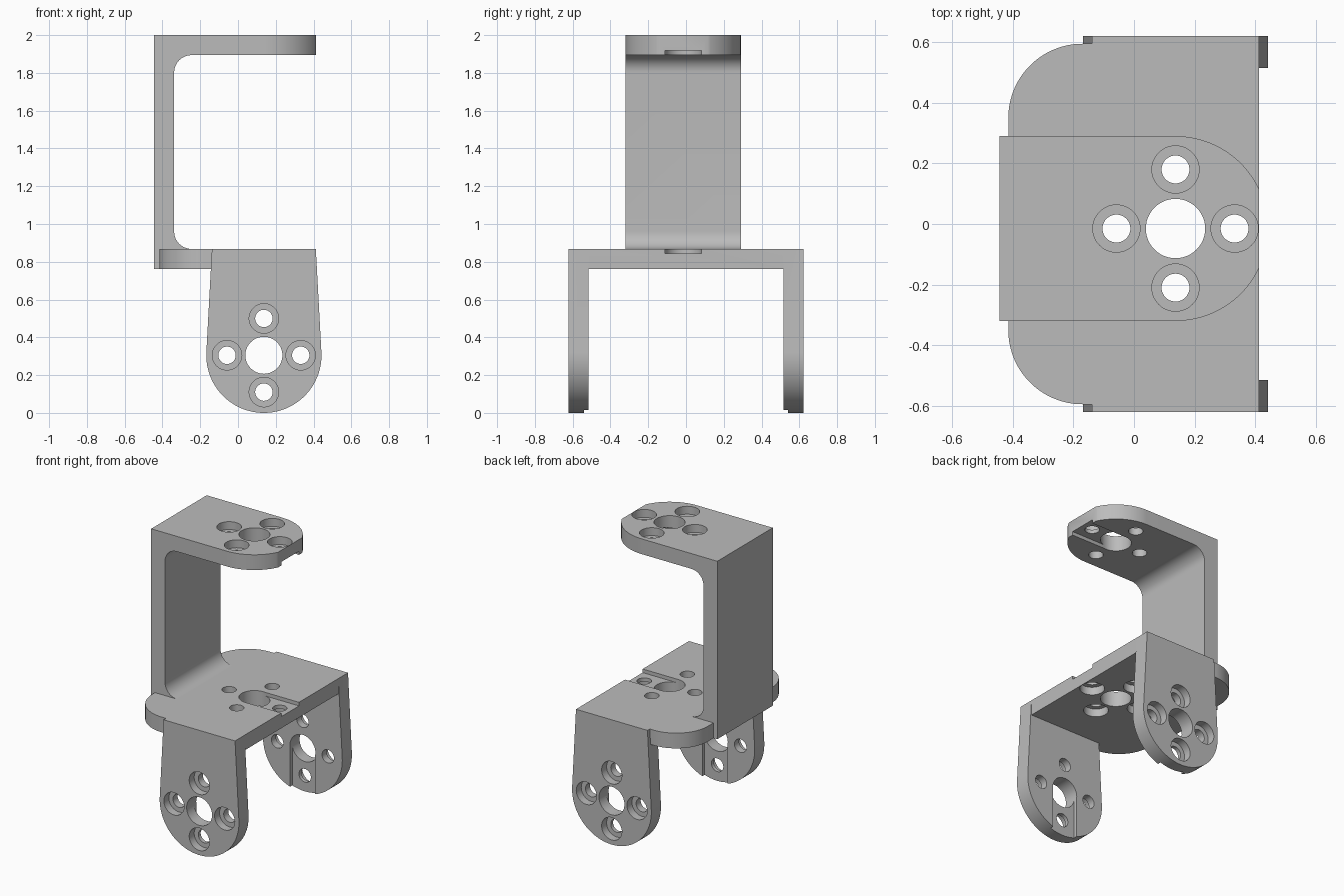
import bpy, bmesh
from math import radians, cos, sin, acos, atan2, degrees, hypot
from mathutils import Matrix, Vector

cube = bpy.data.objects.get("Cube")
if cube:
    bpy.data.objects.remove(cube, do_unlink=True)

GREY = (0.5, 0.5, 0.5, 1)
mat = bpy.data.materials.new("plain grey")
mat.use_nodes = True
mat.diffuse_color = GREY
mat.node_tree.nodes["Principled BSDF"].inputs["Base Color"].default_value = GREY

T = 0.106                    # plate thickness
R = 0.305                    # radius of the round ends
CX, CY = 0.137, -0.015       # vertical hinge axis
DECK, TOP = 0.868, 2.0       # top of the deck, top of the arm
EDGE = 0.412                 # right hand cut-off


def arc(cx, cy, r, a0, a1, n=24):
    angles = [radians(a0 + (a1 - a0) * i / n) for i in range(n + 1)]
    return [(cx + r * cos(a), cy + r * sin(a)) for a in angles]


def prism(name, outline, lo, hi, upright=False):
    """Extrude an outline along z, or along y when upright."""
    bm = bmesh.new()
    place = (lambda p: (p[0], lo, p[1])) if upright else (lambda p: (p[0], p[1], lo))
    face = bm.faces.new([bm.verts.new(place(p)) for p in outline])
    out = bmesh.ops.extrude_face_region(bm, geom=[face])
    move = Vector((0, hi - lo, 0) if upright else (0, 0, hi - lo))
    bmesh.ops.translate(bm, vec=move,
                        verts=[g for g in out["geom"] if isinstance(g, bmesh.types.BMVert)])
    bmesh.ops.recalc_face_normals(bm, faces=bm.faces)
    mesh = bpy.data.meshes.new(name)
    bm.to_mesh(mesh)
    bm.free()
    mesh.materials.append(mat)
    obj = bpy.data.objects.new(name, mesh)
    bpy.context.collection.objects.link(obj)
    return obj


def combine(obj, other, operation):
    """Apply a boolean and discard the helper."""
    other.hide_render = True
    mod = obj.modifiers.new("cut", 'BOOLEAN')
    mod.operation, mod.solver, mod.object = operation, 'EXACT', other
    bpy.context.view_layer.objects.active = obj
    bpy.ops.object.modifier_apply(modifier=mod.name)
    bpy.data.objects.remove(other, do_unlink=True)


def drill(obj, origin, outward, along):
    """Hinge pattern: centre hole, four counterbored holes and an inner slot."""
    z, x = Vector(outward), Vector(along)
    frame = Matrix((x, z.cross(x), z)).transposed().to_4x4()
    frame.translation = origin

    def cut(outline, lo, hi):
        tool = prism("cutter", outline, lo, hi)
        tool.data.transform(frame)
        combine(obj, tool, 'DIFFERENCE')

    def disc(cx, cy, r):
        return arc(cx, cy, r, 0, 352.5, 47)

    w = 0.097
    cut([(0, -w), (0.4, -w), (0.4, w), (0, w)], -T - 0.03, -T + 0.025)
    cut(disc(0, 0, 0.098), -T - 0.02, 0.02)
    for k in range(4):
        px, py = 0.195 * cos(radians(90 * k)), 0.195 * sin(radians(90 * k))
        cut(disc(px, py, 0.046), -T - 0.02, 0.02)
        cut(disc(px, py, 0.078), -0.055, 0.02)


# Lower fork: deck with two rounded corners
fork = prism("lower_fork",
             [(EDGE, -0.595), (EDGE, 0.595)]
             + arc(-0.17, 0.35, 0.245, 90, 180)
             + arc(-0.17, -0.35, 0.245, 180, 270), DECK - T, DECK)

# Fork legs: tapered sides tangent to a round foot
half, rise = EDGE - CX, DECK - R
lean = degrees(atan2(rise, half) - acos(R / hypot(half, rise)))
leg_outline = arc(CX, R, R, 180 - lean, 360 + lean, 64) + [(EDGE, DECK), (CX - half, DECK)]
for side in (-1, 1):
    lo, hi = sorted((side * 0.621, side * (0.621 - T)))
    combine(fork, prism("leg", leg_outline, lo, hi, upright=True), 'UNION')

drill(fork, (CX, CY, DECK - T), (0, 0, -1), (1, 0, 0))
for side in (-1, 1):
    drill(fork, (CX, side * 0.621, R), (0, side, 0), (0, 0, -1))

# Upper arm: C-shaped side profile with filleted inner corners
back, inner, f = -0.444, -0.338, 0.092
arm = prism("upper_arm",
            [(back, DECK - T), (-0.415, DECK - T), (-0.415, DECK)]
            + arc(inner + f, DECK + f, f, 270, 180, 12)
            + arc(inner + f, TOP - T - f, f, 180, 90, 12)
            + [(EDGE, TOP - T), (EDGE, TOP), (back, TOP)],
            CY - R, CY + R, upright=True)

# Round the free end of the arm
plan = prism("plan", [(-0.6, CY - R - 0.0)] + arc(CX, CY, R, -90, 90, 64)
             + [(-0.6, CY + R)], 0.5, 2.2)
combine(arm, plan, 'INTERSECT')
drill(arm, (CX, CY, TOP), (0, 0, 1), (1, 0, 0))

# Smooth the curved walls, keep edges sharp
for obj in (fork, arm):
    bpy.ops.object.select_all(action='DESELECT')
    obj.select_set(True)
    bpy.context.view_layer.objects.active = obj
    bpy.ops.object.shade_smooth_by_angle(angle=radians(30))
